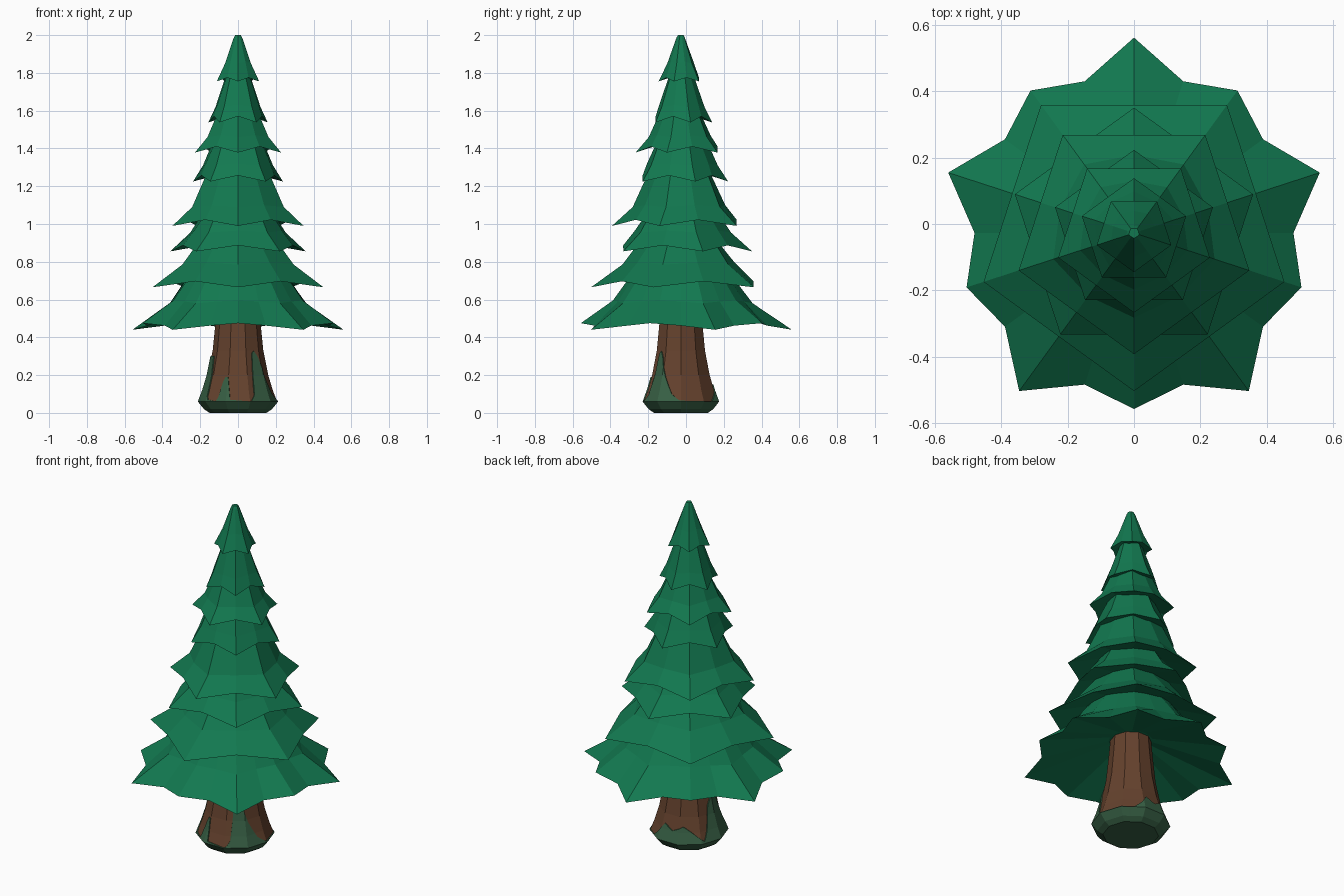
import bpy, bmesh
from math import cos, sin, pi, radians

if "Cube" in bpy.data.objects:
    bpy.data.objects.remove(bpy.data.objects["Cube"])

AXIS_Y = -0.027


def material(name, rgb):
    m = bpy.data.materials.new(name)
    m.diffuse_color = (*rgb, 1)
    m.use_nodes = True
    m.node_tree.nodes["Principled BSDF"].inputs["Base Color"].default_value = m.diffuse_color
    return m


GREEN = material("needles", (0.006, 0.19, 0.08))
BARK = material("bark", (0.127, 0.053, 0.026))
MOSS = material("moss", (0.038, 0.115, 0.058))


def loft(name, rings, mat, cap_start=True, cap_end=True):
    """Skin a list of closed rings of equal length."""
    bm = bmesh.new()
    loops = [[bm.verts.new(p) for p in ring] for ring in rings]
    n = len(loops[0])
    for a, b in zip(loops, loops[1:]):
        for i in range(n):
            j = (i + 1) % n
            bm.faces.new((a[i], a[j], b[j], b[i]))
    if cap_start:
        bm.faces.new(loops[0][::-1])
    if cap_end:
        bm.faces.new(loops[-1])
    bmesh.ops.remove_doubles(bm, verts=bm.verts, dist=0.0005)
    bmesh.ops.recalc_face_normals(bm, faces=bm.faces)
    me = bpy.data.meshes.new(name)
    bm.to_mesh(me)
    bm.free()
    me.materials.append(mat)
    ob = bpy.data.objects.new(name, me)
    ob.location.y = AXIS_Y
    bpy.context.collection.objects.link(ob)
    return ob


def star(radii, heights, start):
    """Ring of 5 repeats of the given radius / height pattern."""
    n = 5 * len(radii)
    ring = []
    for i in range(n):
        a = radians(start) + 2 * pi * i / n
        r, z = radii[i % len(radii)], heights[i % len(radii)]
        ring.append((r * cos(a), r * sin(a), z))
    return ring


# Bottom branch skirt: ten points, alternately long and short
loft("branch_tier_1", [
    star([0.12] * 4, [0.58] * 4, 90),
    star([0.588, 0.48, 0.53, 0.48], [0.44, 0.462, 0.475, 0.462], 90),
    star([0.38, 0.35, 0.36, 0.35], [0.58, 0.59, 0.595, 0.59], 90),
    star([0.22] * 4, [0.79] * 4, 90)], GREEN)

# Upper tiers: edge radius, edge z, middle radius, middle z, top radius, top z
tiers = [
    (0.476, 0.665, 0.310, 0.785, 0.200, 0.93),
    (0.377, 0.855, 0.265, 0.955, 0.170, 1.10),
    (0.365, 0.990, 0.255, 1.090, 0.150, 1.32),
    (0.250, 1.225, 0.195, 1.310, 0.120, 1.48),
    (0.240, 1.378, 0.170, 1.460, 0.085, 1.65),
    (0.165, 1.538, 0.125, 1.620, 0.045, 1.85),
    (0.118, 1.755, 0.072, 1.850, 0.024, 1.985),
]
for k, (r0, z0, r1, z1, r2, z2) in enumerate(tiers):
    start = -90 if k % 2 == 0 else 90
    rise = 0.032 if k < 6 else 0.02
    rings = [star([r0 * 0.3] * 2, [z0 + 0.25 * r0] * 2, start),
             star([r0, r0 * 0.81], [z0, z0 + rise], start),
             star([r1, r1 * 0.92], [z1, z1 + 0.01], start),
             star([r2, r2 * 0.88], [z2, z2], start)]
    if k == 6:
        rings.append(star([0.016, 0.014], [2.0, 2.0], start))
    loft(f"branch_tier_{k + 2}", rings, GREEN)

# Ten sided trunk with a flared foot
profile = [(0.0, 0.150), (0.02, 0.180), (0.06, 0.213), (0.12, 0.190),
           (0.20, 0.166), (0.33, 0.140), (0.48, 0.125), (0.66, 0.110)]
SIDES = 10


def trunk_radius(a, z):
    """Distance to the faceted trunk surface at angle a and height z."""
    for (za, ra), (zb, rb) in zip(profile, profile[1:]):
        if z <= zb:
            r = ra + (rb - ra) * (z - za) / (zb - za)
            break
    step = 2 * pi / SIDES
    return r * cos(step / 2) / cos(a % step - step / 2)


def trunk_ring(angles, heights, offset):
    return [((trunk_radius(a, z) + offset) * cos(a),
             (trunk_radius(a, z) + offset) * sin(a), z)
            for a, z in zip(angles, heights)]


corners = [2 * pi * i / SIDES for i in range(SIDES)]
loft("trunk", [trunk_ring(corners, [z + 0.004 if z == 0 else z] * SIDES, -0.006)
               for z, r in profile], BARK)

# Moss sleeve around the foot; (angle, height) of its ragged upper edge
edge = [(-180, 0.30), (-158, 0.30), (-150, 0.20), (-143, 0.07), (-124, 0.06),
        (-119, 0.15), (-115, 0.19), (-107, 0.19), (-103, 0.07), (-70, 0.06),
        (-62, 0.10), (-58, 0.31), (-52, 0.33), (-43, 0.30), (-30, 0.19),
        (-15, 0.10), (-2, 0.065), (55, 0.06), (68, 0.10), (78, 0.15),
        (95, 0.12), (115, 0.15), (130, 0.12), (150, 0.07), (158, 0.12),
        (168, 0.25), (180, 0.30)]


def moss_height(deg):
    for (a, ha), (b, hb) in zip(edge, edge[1:]):
        if deg <= b:
            return ha + (hb - ha) * (deg - a) / (b - a)


degs = range(-180, 180, 3)
angles = [radians(d) for d in degs]
tops = [moss_height(d) for d in degs]
rings = [trunk_ring(angles, [min(z, h) for h in tops], 0)
         for z in (0, 0.02, 0.06, 0.12, 0.20, 0.33)]
rings.append(trunk_ring(angles, tops, -0.012))
loft("moss", rings, MOSS, cap_end=False)
